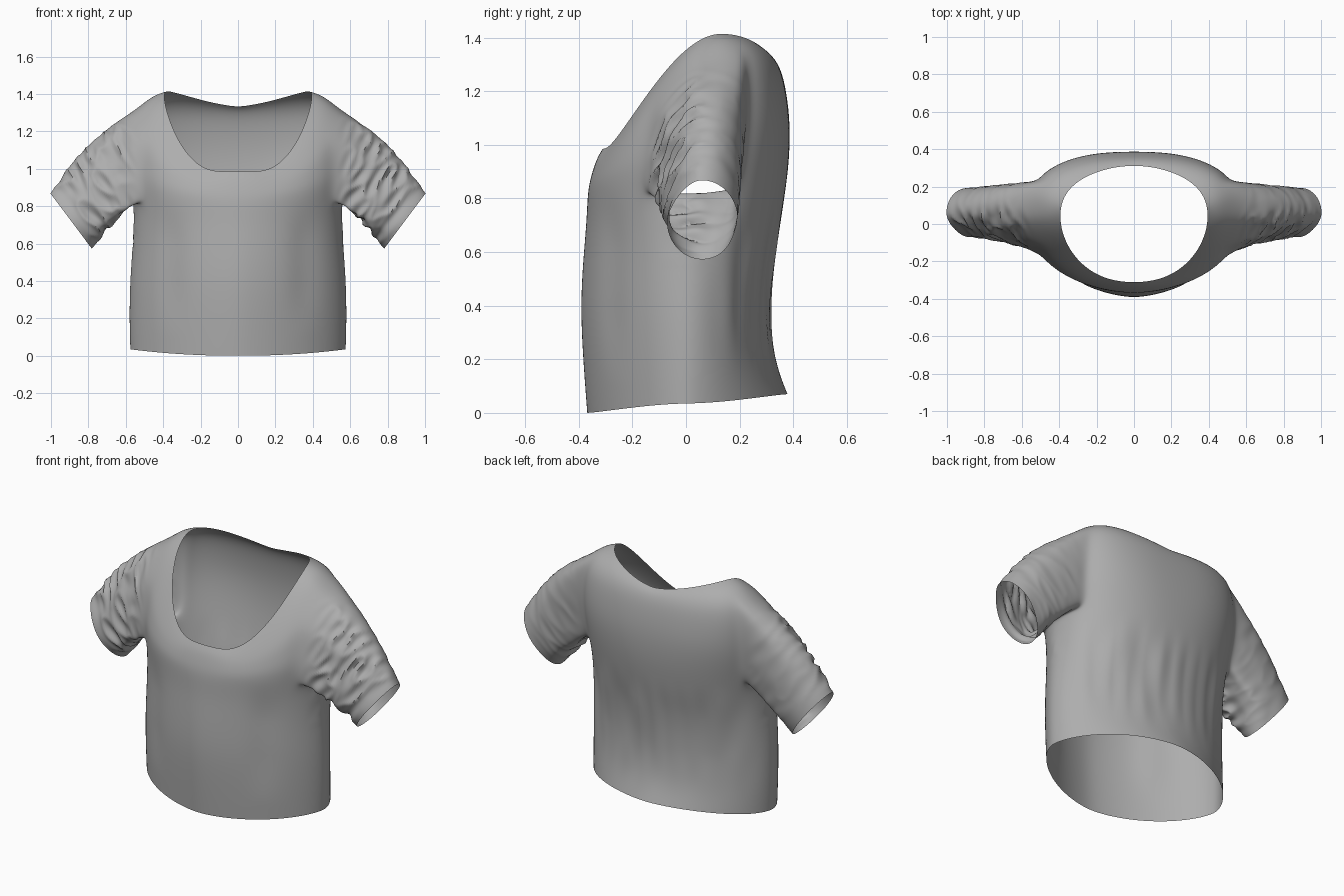
import bpy, bmesh, math
from mathutils import Vector, noise

if "Cube" in bpy.data.objects:
    bpy.data.objects.remove(bpy.data.objects["Cube"])

N = 40          # columns around the body
HALF = 3        # armhole half width in columns
R0, R1 = 5, 8   # armhole bottom and top rows

# body rings: half width, front y, back y, front z, side z, back z, front and back roundness
RINGS = [
    (.578, -.370, .380, .000, .035, .070, 1.68, 1.75),
    (.583, -.384, .328, .180, .190, .200, 1.68, 1.85),
    (.580, -.395, .312, .380, .390, .400, 1.70, 1.9),
    (.566, -.387, .330, .550, .570, .580, 1.75, 2.0),
    (.558, -.373, .362, .700, .730, .760, 1.85, 2.15),
    (.558, -.369, .385, .800, .840, .920, 1.95, 2.35),
    (.570, -.363, .390, .850, .970, 1.06, 2.0, 2.6),
    (.570, -.353, .380, .890, 1.14, 1.17, 2.0, 2.7),
    (.550, -.342, .362, .925, 1.325, 1.255, 2.0, 2.6),
    (.465, -.330, .338, .955, 1.395, 1.305, 2.05, 2.3),
    (.395, -.312, .312, .985, 1.415, 1.325, 2.1, 2.05),
]


def ramp(v, lo, hi):
    t = max(0, min(1, (v - lo) / (hi - lo)))
    return t * t * (3 - 2 * t)


def spow(v, p):
    return math.copysign(abs(v) ** p, v)


def ring_point(ring, k):
    w, yf, yb, zf, zs, zb, nf, nb = ring
    a = 2 * math.pi * k / N
    c, s = math.cos(a), math.sin(a)
    n, y_end = (nf, -yf) if s < 0 else (nb, yb)
    # the shoulder crest sits a little behind the middle
    high = ramp(zs, .9, 1.3)
    turn = .25 * high
    crest = max(0, abs(c) * math.cos(turn) + s * math.sin(turn))
    z_end = zf if s * math.cos(turn) < abs(c) * math.sin(turn) else zb
    z_mix = crest ** (2.6 - .6 * high)
    lean = .045 * abs(c) ** 3 * high
    return Vector((w * spow(c, 2 / n), y_end * spow(s, 2 / n) + lean,
                   z_end + (zs - z_end) * z_mix))


bm = bmesh.new()
grid = [[bm.verts.new(ring_point(r, k)) for k in range(N)] for r in RINGS]


def in_armhole(j, k):
    return R0 <= j < R1 and any((k - k0 + HALF) % N < 2 * HALF for k0 in (0, N // 2))


# body, leaving the armholes open
for j in range(len(RINGS) - 1):
    for k in range(N):
        if not in_armhole(j, k):
            k2 = (k + 1) % N
            bm.faces.new((grid[j][k], grid[j][k2], grid[j + 1][k2], grid[j + 1][k]))

# sleeves: loft every armhole edge out to a slanted oval cuff
STEPS = 6
for side, k0 in ((1, 0), (-1, N // 2)):
    path = [(R0, d) for d in range(HALF + 1)]
    path += [(j, HALF) for j in range(R0 + 1, R1)]
    path += [(R1, d) for d in range(HALF, -HALF - 1, -1)]
    path += [(j, -HALF) for j in range(R1 - 1, R0, -1)]
    path += [(R0, d) for d in range(-HALF, 0)]
    hole = [grid[j][(k0 + side * d) % N] for j, d in path]
    n = len(hole)
    up = Vector((.6 * side, 0, .8))
    centre = Vector((.892 * side, .06, .72))
    previous = hole
    for step in range(1, STEPS + 1):
        t = step / STEPS
        current = []
        for i, v in enumerate(hole):
            a = 2 * math.pi * i / n
            cuff = centre - up * .188 * math.cos(a) + Vector((0, .135 * math.sin(a), 0))
            # slightly flattened front of the cuff
            cuff.y += .04 * max(0, -math.sin(a)) * max(0, -math.cos(a))
            p = v.co.lerp(cuff, t)
            bulge = math.sin(math.pi * t)
            p += up * .05 * bulge * max(0, -math.cos(a))
            p.y += .02 * bulge * max(0, -math.sin(a))
            current.append(bm.verts.new(p))
        for i in range(n):
            i2 = (i + 1) % n
            bm.faces.new((previous[i], previous[i2], current[i2], current[i]))
        previous = current

bmesh.ops.delete(bm, geom=[v for v in bm.verts if not v.link_faces], context='VERTS')
bmesh.ops.recalc_face_normals(bm, faces=bm.faces)
mesh = bpy.data.meshes.new("shirt")
bm.to_mesh(mesh)
bm.free()
shirt = bpy.data.objects.new("shirt", mesh)
bpy.context.collection.objects.link(shirt)
bpy.context.view_layer.objects.active = shirt
shirt.select_set(True)

# smooth the cloth
sub = shirt.modifiers.new("smooth_cloth", 'SUBSURF')
sub.levels = 3
bpy.ops.object.modifier_apply(modifier=sub.name)

# cloth folds: crumpled sleeve fronts, soft drape on the front, fine creases on the lower back
bm = bmesh.new()
bm.from_mesh(mesh)
bm.normal_update()
moves = []
for v in bm.verts:
    x, y, z = v.co
    ax = abs(x)
    along = ax * .8 - z * .6          # distance down the sleeve
    sleeve = ramp(ax, .52, .66) * ramp(z, .5, .65) * ramp(along, -.4, -.1) * (1 - ramp(along, .18, .28))
    sleeve *= 1 - .85 * ramp(y, .0, .12)
    crumple = noise.noise(Vector((along * 16, y * 7, (ax * .6 + z * .8) * 6 + (5 if x < 0 else 0))))
    crumple = .3 - 2 * abs(crumple)
    band = ramp(z, .1, .4) * (1 - ramp(z, .6, .85))
    drape = -.01 * math.exp(-((ax - .36) / .08) ** 2) * band * (y < 0)
    crease = .01 * noise.noise(Vector((x * 11, 0, z * 2.5))) * band * ramp(y, .05, .2)
    moves.append(v.normal * (.024 * sleeve * crumple + drape + crease))
for v, m in zip(bm.verts, moves):
    v.co += m
bm.to_mesh(mesh)
bm.free()

cloth = bpy.data.materials.new("grey_cloth")
cloth.diffuse_color = (.42, .42, .42, 1)
cloth.use_nodes = True
cloth.node_tree.nodes["Principled BSDF"].inputs["Base Color"].default_value = cloth.diffuse_color
mesh.materials.append(cloth)
bpy.ops.object.shade_smooth_by_angle(angle=math.radians(50))
